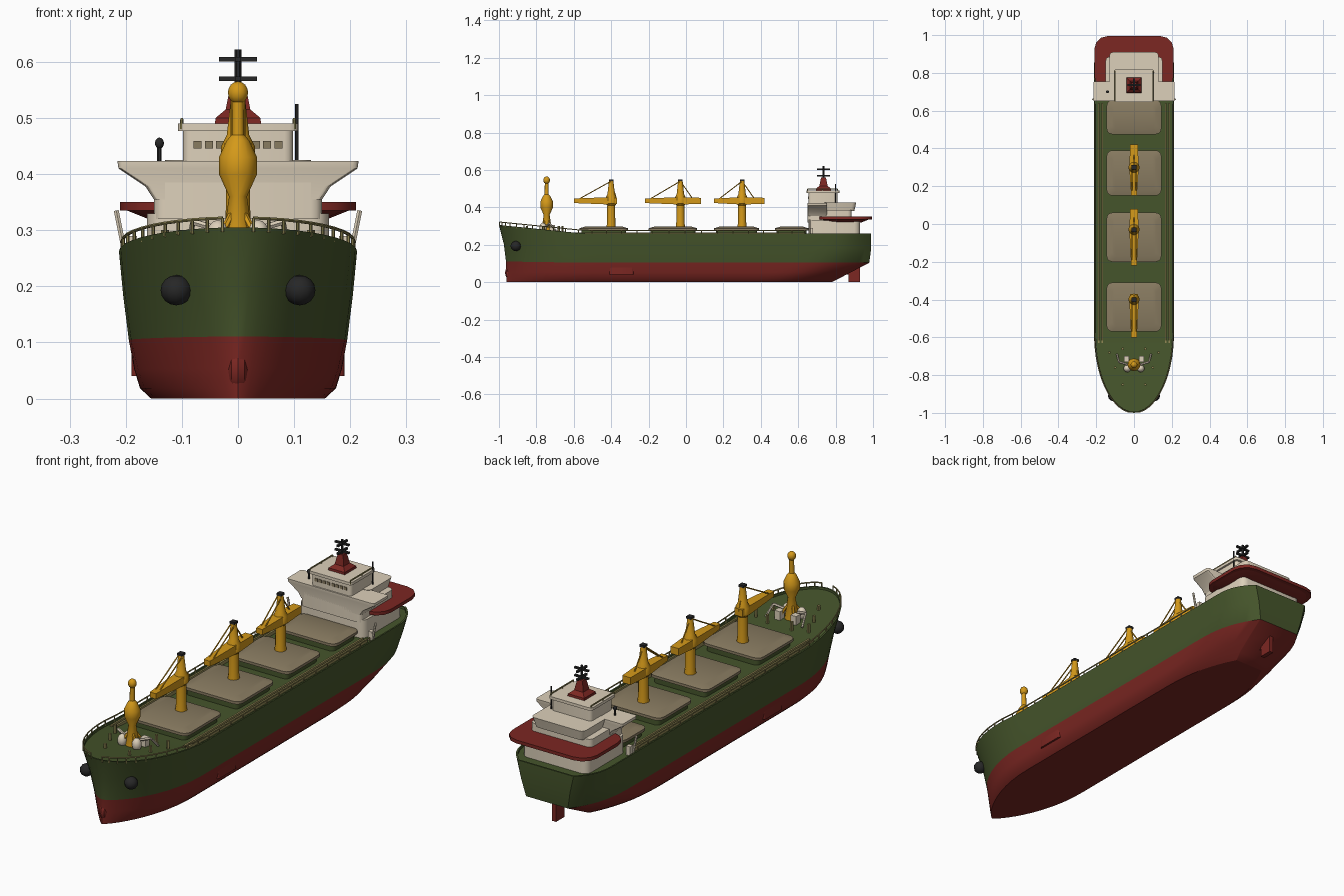
import bpy, bmesh, math
from mathutils import Vector

cube = bpy.data.objects.get("Cube")
if cube:
    bpy.data.objects.remove(cube, do_unlink=True)


def material(name, *rgb):
    mat = bpy.data.materials.new(name)
    mat.use_nodes = True
    mat.diffuse_color = (*rgb, 1)
    for node in mat.node_tree.nodes:
        if node.type == 'BSDF_PRINCIPLED':
            node.inputs["Base Color"].default_value = (*rgb, 1)
            node.inputs["Roughness"].default_value = .8
    return mat


GREEN = material("hull green", .06, .09, .024)
RED = material("bottom red", .2, .02, .016)
TAN = material("hatch tan", .25, .2, .12)
CREAM = material("house cream", .72, .63, .49)
YELLOW = material("crane yellow", .66, .32, .01)
DARK = material("dark iron", .02, .02, .02)
OLIVE = material("rail olive", .29, .25, .09)
WIRE = .003
parts = []


def build(name, materials, lofts, color_rule=lambda level: 0):
    """Skin every loft (a list of equal rings) and cap both ends."""
    bm = bmesh.new()
    for rings in lofts:
        loops = [[bm.verts.new(point) for point in points] for points in rings]
        count = len(loops[0])
        for level, (lower, upper) in enumerate(zip(loops, loops[1:])):
            for i in range(count):
                j = (i + 1) % count
                face = bm.faces.new((lower[i], lower[j], upper[j], upper[i]))
                face.material_index = color_rule(level)
        for level in (0, len(loops) - 1):
            for j in range(count // 2):
                corners = dict.fromkeys((j, j + 1, count - j - 1, (count - j) % count))
                if len(corners) > 2:
                    face = bm.faces.new([loops[level][i] for i in corners])
                    face.material_index = color_rule(level)
    bmesh.ops.recalc_face_normals(bm, faces=bm.faces)
    mesh = bpy.data.meshes.new(name)
    bm.to_mesh(mesh)
    bm.free()
    for mat in materials:
        mesh.materials.append(mat)
    part = bpy.data.objects.new(name, mesh)
    bpy.context.collection.objects.link(part)
    parts.append(part)


def ring(front, back, half, z, corner=0, x=0):
    """Level rectangle, with rounded corners if asked."""
    points = []
    for quarter, (side, end) in enumerate(((1, 1), (-1, 1), (-1, -1), (1, -1))):
        center_x = x + side * (half - corner)
        center_y = back - corner if end > 0 else front + corner
        for step in range(4 if corner else 1):
            angle = (quarter + step / 3) * math.pi / 2
            points.append((center_x + corner * math.cos(angle),
                           center_y + corner * math.sin(angle), z))
    return points


def block(front, back, half, low, high, corner=0, x=0, flare=0):
    return [ring(front + flare, back - flare, half - flare, low, corner, x),
            ring(front, back, half, high, corner, x)]


def rod(start, end, radius, end_radius=None, sides=6):
    start, end = Vector(start), Vector(end)
    turn = (end - start).to_track_quat('Z', 'Y')
    angles = [math.tau * i / sides for i in range(sides)]
    return [[center + turn @ Vector((math.cos(a), math.sin(a), 0)) * size for a in angles]
            for center, size in ((start, radius), (end, end_radius or radius))]


def post(x, y, low, high, radius):
    return rod((x, y, low), (x, y, high), radius)


def lathe(x, y, profile, stretch=1, sides=12):
    angles = [math.tau * i / sides for i in range(sides)]
    return [[(x + radius * math.cos(a), y + radius * stretch * math.sin(a), z) for a in angles]
            for radius, z in profile]


def ball(x, y, z, radius, height, stretch=1):
    arc = [math.pi * i / 8 for i in range(9)]
    return lathe(x, y, [(radius * max(math.sin(a), .02), z - height * math.cos(a)) for a in arc], stretch)


def both(lofts):
    return lofts + [[[(-x, y, z) for x, y, z in points] for points in rings] for rings in lofts]


# Hull: waterlines whose bow, stern and fullness follow the height h from 0 to 1
def clamp(value):
    return min(1, max(0, value))


def waterline(h, steps=36):
    bow, stern = -.96 - .04 * h ** 3, min(.99, .78 + h / 2)
    beam, fullness = .155 + .057 * h ** .4, .8 - .3 * h
    run, transom = .4 - .23 * h, .45 + .2 * h
    side = []
    for i in range(steps + 1):
        y = bow + (stern - bow) * (1 - math.cos(math.pi * i / steps)) / 2
        entry = (1 - (1 - clamp((y - bow) / .42)) ** 2) ** fullness
        leaving = 1 - (1 - transom) * clamp((y - stern + run) / run) ** 2.5
        sheer = .1 * clamp(-.55 - y) * h * h
        side.append((beam * entry * leaving, y, .26 * h + sheer))
    return side + [(-x, y, z) for x, y, z in side[:0:-1]]


gunwale = waterline(1)
hull = [waterline(h) for h in (0, .07, .2, .4, .7)] + [gunwale]
hull += [[(x * .97, y * .993, z - drop) for x, y, z in gunwale] for drop in (0, .01)]
build("hull", [RED, GREEN], [hull], lambda level: int(level > 2))
build("bow_bulb", [RED], [ball(0, -.92, .05, .024, .045, stretch=2)])
build("rudder", [RED], [block(.87, .93, .01, 0, .1), rod((0, .76, .05), (0, .87, .05), .025, .01)])
build("bilge_pods", [RED], both([block(-.41, -.28, .02, .04, .08, corner=.01, x=.17)]))
build("anchors", [DARK], both([ball(.11, -.91, .193, .028, .027)]))

# Cargo hatches, given by middle and half length
coamings, covers = [], []
for middle, reach in ((-.44, .13), (-.07, .13), (.27, .12), (.565, .09)):
    front, back = middle - reach, middle + reach
    coamings.append(block(front + .01, back - .01, .13, .24, .28, corner=.02))
    covers.append([ring(front, back, .145, .276, .03), ring(front, back, .145, .288, .03),
                   ring(front + .03, back - .03, .115, .297, .02)])
build("hatch_coamings", [GREEN], coamings)
build("hatch_covers", [TAN], covers)

# Deck cranes
cranes, stays, caps = [], [], []
for y, tip, tail in ((-.4, -.6, -.37), (-.03, -.22, .08), (.3, .15, .42)):
    cranes.append(lathe(0, y, [(.03, .25), (.022, .32), (.021, .41), (.03, .42),
                               (.03, .45), (.02, .47), (.012, .54)]))
    cranes.append([[(sx * size, along, .435 + sz * size * .8)
                    for sx, sz in ((1, -1), (1, 1), (-1, 1), (-1, -1))]
                   for along, size in ((tip, .015), (y, .025), (tail, .02))])
    stays += both([rod((.01, y, .54), (.01, tip + .02, .44), WIRE)])
    stays.append(rod((0, y, .54), (0, min(tail, y + .07), .44), WIRE))
    caps.append(block(y - .012, y + .012, .012, .54, .55))
build("cranes", [YELLOW], cranes)
build("crane_stays", [YELLOW], stays)
build("crane_caps", [DARK], caps)

# Foremast and windlass
mast = -.745
legs = [rod((.036, mast + shift, .28), (0, mast, .35), .006) for shift in (-.03, .03)]
build("foremast", [YELLOW], both(legs) + [
    lathe(0, mast, [(.03, .26), (.016, .36), (.034, .4), (.034, .43), (.02, .46), (.011, .47), (.01, .53)]),
    ball(0, mast, .545, .018, .02)])
build("windlass", [CREAM], both([ball(.036, mast - .02, .29, .02, .028),
                                 block(-.73, -.7, .014, .26, .305, x=.04),
                                 rod((.03, mast, .3), (.08, -.73, .315), .006),
                                 rod((.08, -.73, .315), (.09, -.69, .27), .005)]))
build("mooring_bollards", [OLIVE], both([post(x, y, .26, .3, .007)
                                         for x, y in ((.06, -.85), (.1, -.76), (.06, -.66), (.13, -.68))]))

# Deck rails and side pipes
path = [Vector((x * .975, y, z + .017)) for x, y, z in gunwale[1:37] if y < .66]
rails = [rod(start, end, WIRE) for start, end in zip(path, path[1:])]
rails += [post(p.x, p.y, p.z - .025, p.z, WIRE) for p in path]
build("deck_rails", [OLIVE], both(rails))
build("side_pipes", [OLIVE], both([block(-.63, .64, .004, .24, .265, x=x) for x in (.168, .186)]))

# Superstructure
build("lower_house", [CREAM], [block(.655, .93, .162, .24, .33, corner=.03)])
build("boat_deck", [RED], [block(.71, .99, .21, .32, .34, corner=.07, flare=.05),
                           block(.71, .995, .21, .335, .35, corner=.07)])
build("middle_house", [CREAM], [block(.65, .885, .15, .32, .385, corner=.02)])
build("bridge_wings", [CREAM], [[ring(.65, .755, half, z, .01)
                                 for half, z in ((.15, .355), (.165, .378), (.213, .41), (.215, .423))]])
build("aft_bridge_deck", [CREAM], [block(.74, .91, .13, .38, .425, corner=.02, flare=.01)])
build("wheelhouse", [CREAM], [block(.656, .81, .098, .41, .48, corner=.015),
                              block(.645, .82, .107, .477, .49, corner=.015)])
build("bridge_windows", [TAN], both([block(.653, .657, .007, .446, .459, x=.012 + .02 * i) for i in range(4)]))
build("roof_rails", [OLIVE], both([rod((.1, .65, .497), (.1, .81, .497), WIRE)]
                                  + [post(.1, y, .48, .497, WIRE) for y in (.65, .73, .81)]))
build("funnel", [RED], [[ring(.735 - half, .735 + half, half, z)
                         for half, z in ((.042, .48), (.04, .5), (.022, .515), (.013, .56))]])
build("radar_mast", [DARK], [post(0, .735, .55, .622, .006)] + [
    bar for z in (.57, .605) for bar in (block(.73, .74, .034, z - .004, z + .004),
                                         block(.7, .77, .005, z - .004, z + .004))])
build("antennas", [DARK], [post(-.14, .7, .42, .45, .004), ball(-.14, .7, .455, .008, .01),
                           post(.105, .8, .42, .525, WIRE)])
build("davits", [CREAM], both([rod((.2, .66, .25), (.217, .66, .335), .005),
                               block(.66, .68, .01, .24, .29, x=.19)]))

# Smooth shading with crisp edges
bpy.ops.object.select_all(action='DESELECT')
for part in parts:
    part.select_set(True)
bpy.context.view_layer.objects.active = parts[0]
bpy.ops.object.shade_smooth_by_angle(angle=math.radians(32))
